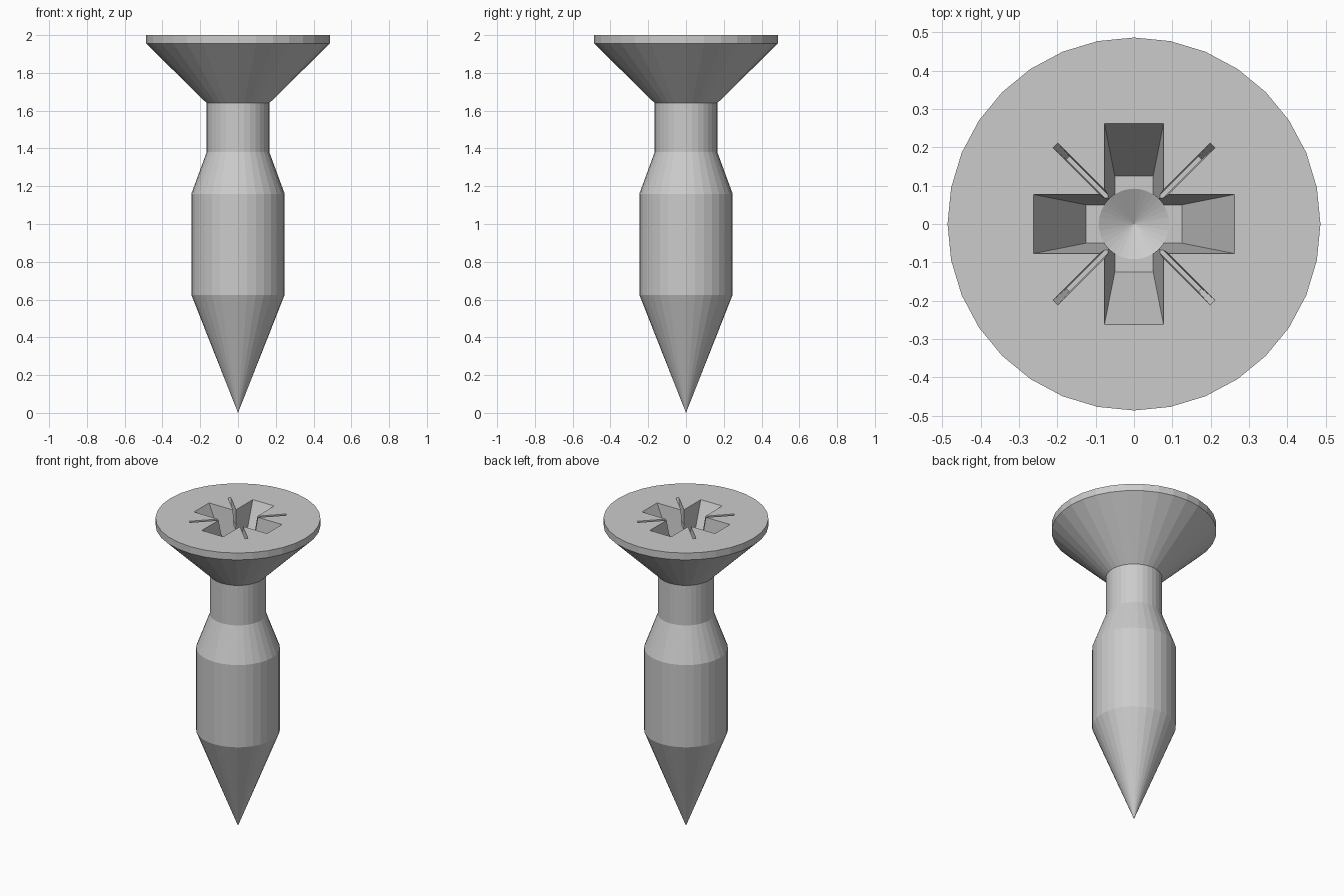
import bpy, bmesh, math
from mathutils import Matrix

if "Cube" in bpy.data.objects:
    bpy.data.objects.remove(bpy.data.objects["Cube"])

SIDES = 32


def make_object(name, bm):
    bmesh.ops.remove_doubles(bm, verts=bm.verts, dist=1e-5)
    bmesh.ops.recalc_face_normals(bm, faces=bm.faces)
    mesh = bpy.data.meshes.new(name)
    bm.to_mesh(mesh)
    bm.free()
    obj = bpy.data.objects.new(name, mesh)
    bpy.context.collection.objects.link(obj)
    return obj


def loft(name, rings, spin=0.0):
    """Closed solid through matching rings of 3D points."""
    bm = bmesh.new()
    loops = [[bm.verts.new(p) for p in ring] for ring in rings]
    for a, b in zip(loops, loops[1:]):
        for i in range(len(a)):
            j = (i + 1) % len(a)
            bm.faces.new((a[i], a[j], b[j], b[i]))
    bm.faces.new(loops[0])
    bm.faces.new(loops[-1])
    bm.transform(Matrix.Rotation(spin, 4, 'Z'))
    return make_object(name, bm)


def lathe(name, profile):
    """Revolve a profile whose first point is a tip on the axis."""
    bm = bmesh.new()
    tip = bm.verts.new((0, 0, profile[0][1]))
    prev = None
    for r, z in profile[1:]:
        ring = [bm.verts.new((r * math.cos(2 * math.pi * i / SIDES),
                              r * math.sin(2 * math.pi * i / SIDES), z))
                for i in range(SIDES)]
        for i in range(SIDES):
            j = (i + 1) % SIDES
            if prev:
                bm.faces.new((prev[i], prev[j], ring[j], ring[i]))
            else:
                bm.faces.new((tip, ring[j], ring[i]))
        prev = ring
    bm.faces.new(prev)
    return make_object(name, bm)


def cross(reach, half, z):
    pts = []
    for k in range(4):
        c, s = round(math.cos(k * math.pi / 2)), round(math.sin(k * math.pi / 2))
        for x, y in ((reach, -half), (reach, half), (half, half)):
            pts.append((x * c - y * s, x * s + y * c, z))
    return pts


def bar(reach, half, z):
    return [(-reach, -half, z), (reach, -half, z), (reach, half, z), (-reach, half, z)]


# Screw body: point, shank, neck and countersunk head
screw = lathe("screw", [(0, 0), (0.247, 0.625), (0.247, 1.16), (0.166, 1.38),
                        (0.166, 1.64), (0.486, 1.955), (0.486, 2.0)])

# Driver recess: tapered cross, conical centre bore, thin diagonal slits
floor = 1.72
cutters = [
    loft("cross_cutter", [cross(0.125, 0.05, floor), cross(0.262, 0.077, 2.0),
                          cross(0.262, 0.077, 2.1)]),
    lathe("bore_cutter", [(0, floor - 0.05), (0.092, floor), (0.0921, 2.1)]),
]
for k in (1, -1):
    cutters.append(loft("slit_cutter", [bar(0.244, 0.006, 1.9), bar(0.29, 0.009, 2.0),
                                        bar(0.29, 0.009, 2.1)], k * math.pi / 4))

for cutter in cutters:
    cutter.hide_render = True
    mod = screw.modifiers.new(cutter.name, 'BOOLEAN')
    mod.operation = 'DIFFERENCE'
    mod.solver = 'EXACT'
    mod.object = cutter

# Bake the recess and remove the cutters
bpy.context.view_layer.update()
baked = bpy.data.meshes.new_from_object(
    screw.evaluated_get(bpy.context.evaluated_depsgraph_get()))
screw.modifiers.clear()
screw.data = baked
for cutter in cutters:
    bpy.data.objects.remove(cutter)
